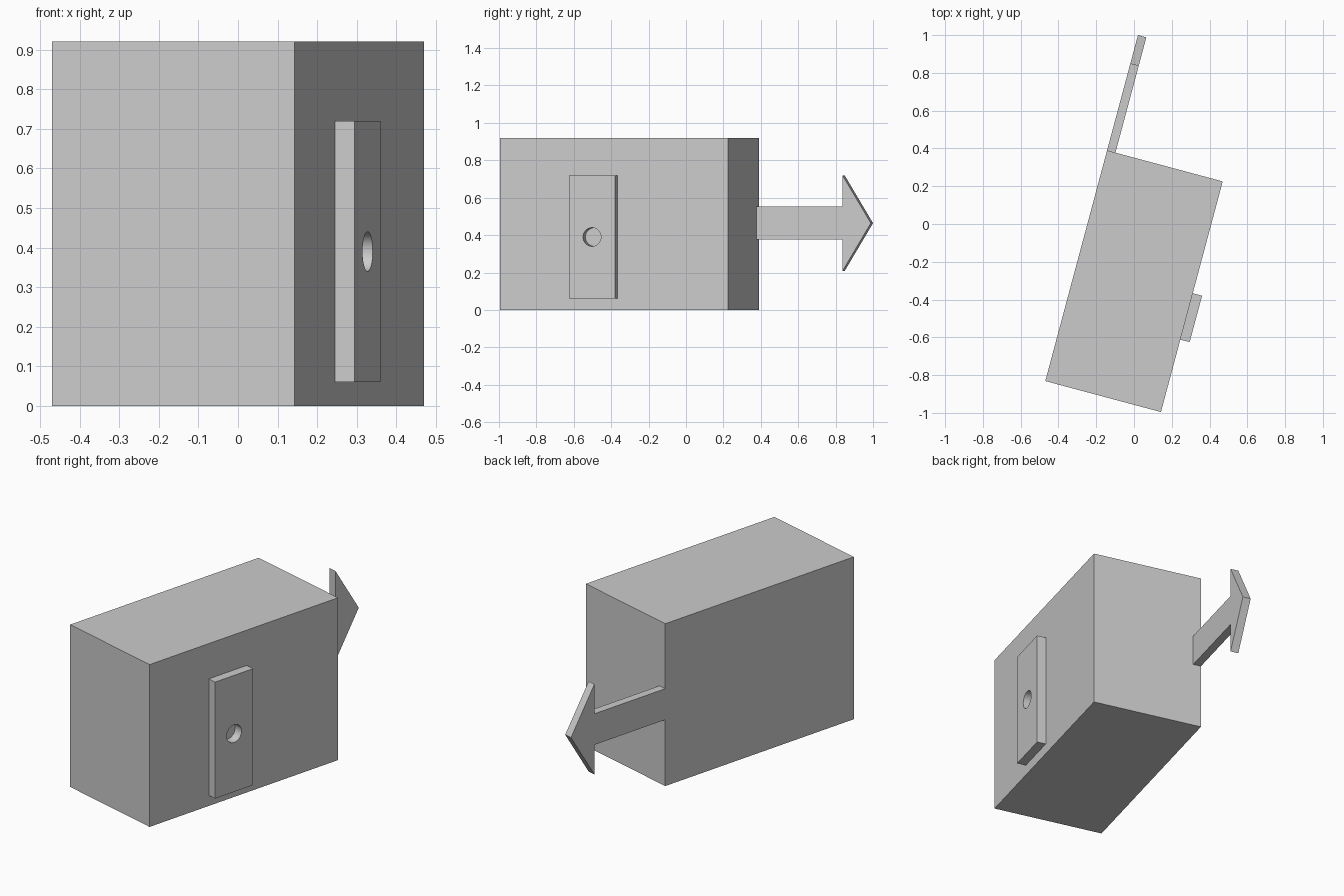
import bpy
import bmesh
import math
from mathutils import Matrix

default = bpy.data.objects.get("Cube")
if default:
    bpy.data.objects.remove(default, do_unlink=True)

grey = bpy.data.materials.new("light_grey")
grey.use_nodes = True
tint = (0.6, 0.6, 0.6, 1.0)
grey.diffuse_color = tint
grey.node_tree.nodes["Principled BSDF"].inputs["Base Color"].default_value = tint

# The whole assembly is turned about the vertical axis
PLACE = Matrix.Translation((0, -0.303, 0)) @ Matrix.Rotation(math.radians(-15), 4, "Z")
HALF_W, HALF_L, HEIGHT = 0.317, 0.632, 0.92


def prism(name, outline, x0, x1):
    """Extrude a (y, z) outline along local x."""
    bm = bmesh.new()
    face = bm.faces.new([bm.verts.new((x0, y, z)) for y, z in outline])
    side = bmesh.ops.extrude_face_region(bm, geom=[face])["geom"]
    verts = [v for v in side if isinstance(v, bmesh.types.BMVert)]
    bmesh.ops.translate(bm, verts=verts, vec=(x1 - x0, 0, 0))
    bmesh.ops.recalc_face_normals(bm, faces=bm.faces)
    mesh = bpy.data.meshes.new(name)
    bm.to_mesh(mesh)
    bm.free()
    mesh.materials.append(grey)
    obj = bpy.data.objects.new(name, mesh)
    obj.matrix_world = PLACE
    bpy.context.collection.objects.link(obj)
    return obj


def rectangle(y0, y1, z0, z1):
    return [(y0, z0), (y1, z0), (y1, z1), (y0, z1)]


# Main block
prism("main_block", rectangle(-HALF_L, HALF_L, 0, HEIGHT), -HALF_W, HALF_W)

# Flat arrow pointing out of the back, flush with one side
MID, STEM, HEAD = 0.464, 0.088, 0.256
neck, tip = HALF_L + 0.475, HALF_L + 0.632
upper = [(HALF_L, STEM), (neck, STEM), (neck, HEAD)]
arrow = [(y, MID + h) for y, h in upper] + [(tip, MID)]
arrow += [(y, MID - h) for y, h in reversed(upper)]
prism("direction_arrow", arrow, -HALF_W, -HALF_W + 0.046)

# Raised side plate with a round hole
plate = prism("side_plate", rectangle(-0.235, 0.019, 0.06, 0.72), HALF_W, HALF_W + 0.051)
angles = [math.tau * i / 32 for i in range(32)]
circle = [(-0.108 + 0.05 * math.cos(a), 0.39 + 0.05 * math.sin(a)) for a in angles]
cutter = prism("hole_cutter", circle, HALF_W - 0.05, HALF_W + 0.1)
cutter.hide_render = True
cut = plate.modifiers.new("hole", "BOOLEAN")
cut.operation = "DIFFERENCE"
cut.solver = "EXACT"
cut.object = cutter
bpy.context.view_layer.objects.active = plate
plate.select_set(True)
bpy.ops.object.modifier_apply(modifier=cut.name)
bpy.data.objects.remove(cutter, do_unlink=True)
bpy.ops.object.shade_smooth_by_angle(angle=math.radians(30))
